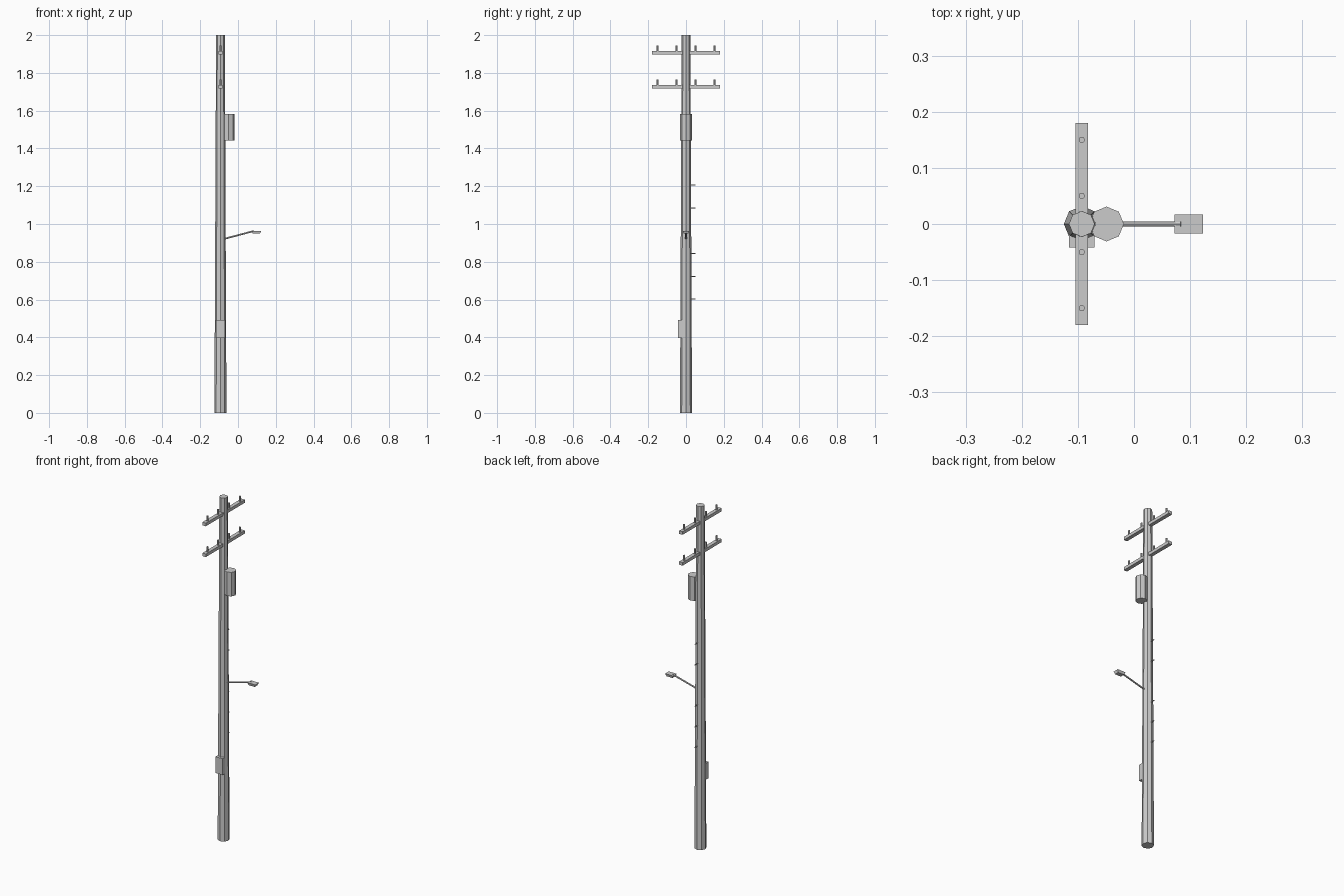
import bpy
from math import pi
from mathutils import Vector

if "Cube" in bpy.data.objects:
    bpy.data.objects.remove(bpy.data.objects["Cube"])

PX = -0.093  # x of the pole axis


def rod(name, a, b, r1, r2=None, sides=8):
    """Cylinder or cone frustum from a to b; corners lie on the axes."""
    a, b = Vector(a), Vector(b)
    d = b - a
    bpy.ops.mesh.primitive_cone_add(vertices=sides, radius1=r1, radius2=r2 or r1,
                                    depth=d.length, location=(a + b) / 2)
    ob = bpy.context.object
    ob.name = name
    if d.x or d.y:
        ob.rotation_euler = d.to_track_quat('Z', 'Y').to_euler()
    return ob


def box(name, lo, hi):
    lo, hi = Vector(lo), Vector(hi)
    bpy.ops.mesh.primitive_cube_add(size=1, location=(lo + hi) / 2)
    ob = bpy.context.object
    ob.name = name
    for v in ob.data.vertices:
        v.co *= hi - lo
    return ob


# tapered octagonal pole
rod("pole", (PX, 0, 0), (PX, 0, 2), 0.032, 0.023)

# crossarms with insulator pins
for i, z in enumerate((1.897, 1.717)):
    box(f"crossarm_{i}", (PX - 0.011, -0.18, z), (PX + 0.011, 0.18, z + 0.018))
    for j, y in enumerate((-0.15, -0.05, 0.05, 0.15)):
        rod(f"insulator_{i}_{j}", (PX, y, z + 0.016), (PX, y, z + 0.047), 0.0055)

# transformer drum
rod("transformer", (-0.049, 0, 1.442), (-0.049, 0, 1.582), 0.031)

# street lamp arm and head, the head narrower underneath
rod("lamp_arm", (-0.075, 0, 0.921), (0.084, 0, 0.963), 0.0045)
head = box("lamp_head", (0.072, -0.017, 0.949), (0.123, 0.017, 0.964))
for v in head.data.vertices:
    if v.co.z < 0:
        v.co.x *= 0.75
        v.co.y *= 0.75

# meter box on the front
box("meter_box", (PX - 0.023, -0.042, 0.396), (PX + 0.023, -0.018, 0.491))

# climbing pegs at the back (one is missing)
for i, z in enumerate((0.603, 0.723, 0.844, 1.085, 1.206)):
    rod(f"climbing_peg_{i}", (PX, 0.015, z), (PX, 0.05, z), 0.003, sides=6)
